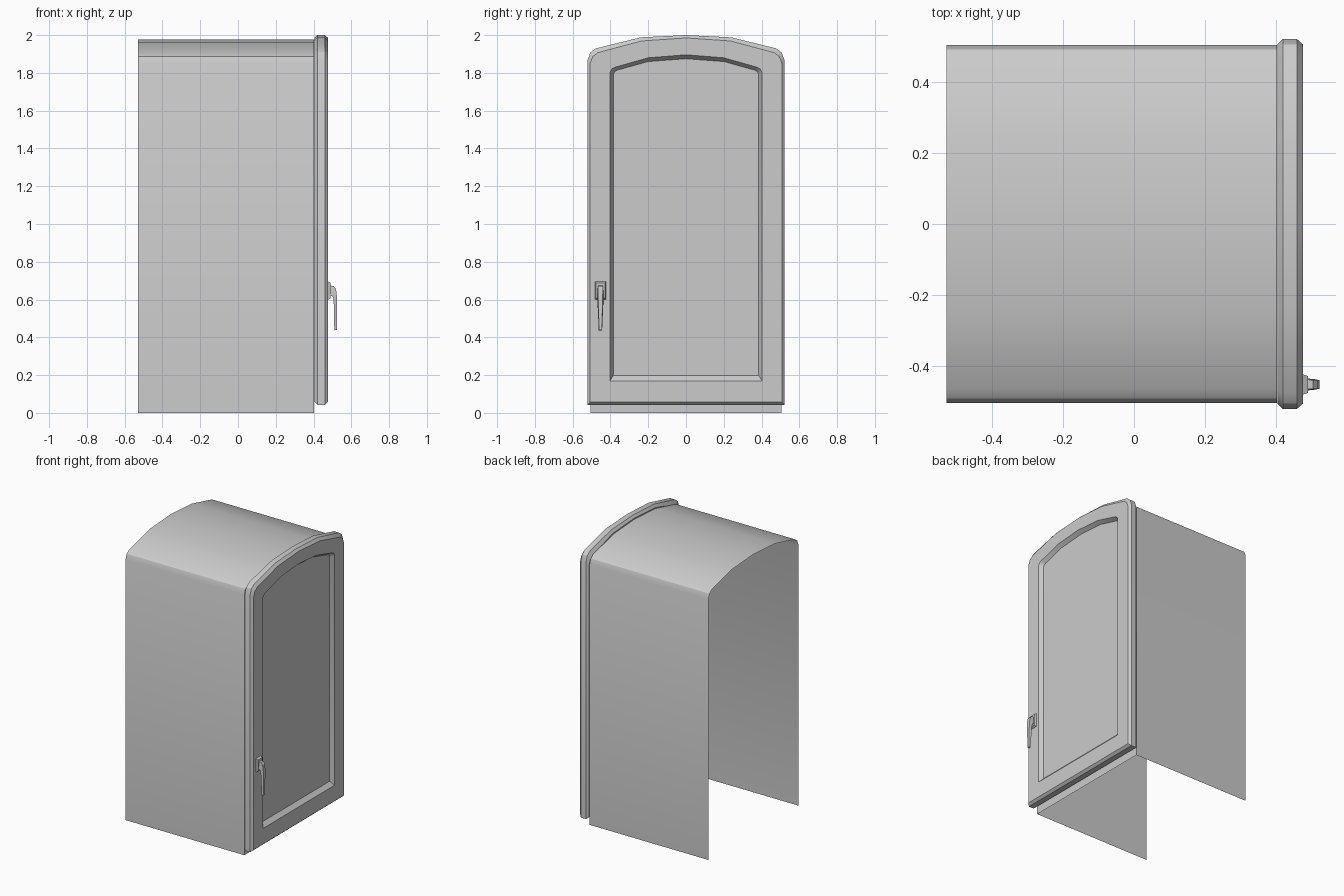
import bpy, bmesh

if "Cube" in bpy.data.objects:
    bpy.data.objects.remove(bpy.data.objects["Cube"])


def arch(half, apex):
    """Full arched outline from its right half (bottom to top) and apex height."""
    return half + [(0, apex)] + [(-y, z) for y, z in reversed(half)]


def finish(name, bm, recalc=True):
    if recalc:
        bmesh.ops.recalc_face_normals(bm, faces=bm.faces[:])
    me = bpy.data.meshes.new(name)
    bm.to_mesh(me)
    bm.free()
    ob = bpy.data.objects.new(name, me)
    bpy.context.collection.objects.link(ob)
    bpy.ops.object.select_all(action='DESELECT')
    ob.select_set(True)
    bpy.context.view_layer.objects.active = ob
    bpy.ops.object.shade_smooth_by_angle(angle=0.5)
    return ob


def loft(name, rings, closed=True, cap_start=False, cap_end=False):
    """Bridge successive rings of 3D points."""
    bm = bmesh.new()
    vs = [[bm.verts.new(p) for p in r] for r in rings]
    n = len(vs[0])
    for a, b in zip(vs, vs[1:]):
        for i in range(n if closed else n - 1):
            j = (i + 1) % n
            bm.faces.new((a[i], a[j], b[j], b[i]))
    if cap_start:
        bm.faces.new(vs[0][::-1])
    if cap_end:
        bm.faces.new(vs[-1])
    return finish(name, bm)


def at_x(x, outline):
    return [(x, y, z) for y, z in outline]


# Outlines (y, z)
shell = arch([(.505, 0), (.505, 1.85), (.492, 1.886), (.465, 1.906), (.235, 1.963)], 1.978)
door_out = arch([(.522, .043), (.522, 1.865), (.507, 1.907), (.477, 1.930), (.24, 1.988)], 2.0)
door_in = arch([(.507, .058), (.507, 1.85), (.494, 1.886), (.467, 1.907), (.235, 1.969)], 1.985)
opening = arch([(.402, .17), (.402, 1.803), (.394, 1.820), (.376, 1.830), (.2, 1.880)], 1.896)
panel = arch([(.385, .198), (.385, 1.792), (.379, 1.805), (.366, 1.814), (.2, 1.860)], 1.875)

# Hollow body, open at the back and underneath
loft("body_shell", [at_x(-.53, shell), at_x(.403, shell)], closed=False, cap_end=True)

# Chamfered door with a recessed panel
loft("door", [at_x(.405, door_in), at_x(.42, door_out), at_x(.46, door_out),
              at_x(.477, door_in), at_x(.477, opening), at_x(.45, panel)],
     cap_start=True, cap_end=True)


def rect(x, hw, z0, z1, yc=-.453):
    return [(x, yc - hw, z0), (x, yc + hw, z0), (x, yc + hw, z1), (x, yc - hw, z1)]


# Handle mounting plate
loft("handle_plate", [rect(.475, .029, .598, .697), rect(.491, .024, .608, .688)],
     cap_start=True, cap_end=True)

# Lever: side-profile sections (inner x, inner z, outer x, outer z, half width)
sections = [(.488, .620, .488, .674, .017), (.498, .620, .506, .672, .016),
            (.505, .605, .519, .656, .016), (.507, .575, .524, .615, .015),
            (.510, .437, .524, .440, .009)]
loft("handle_lever", [[(xi, -.453 - w, zi), (xi, -.453 + w, zi),
                       (xo, -.453 + w * .8, zo), (xo, -.453 - w * .8, zo)]
                      for xi, zi, xo, zo, w in sections],
     cap_start=True, cap_end=True)
